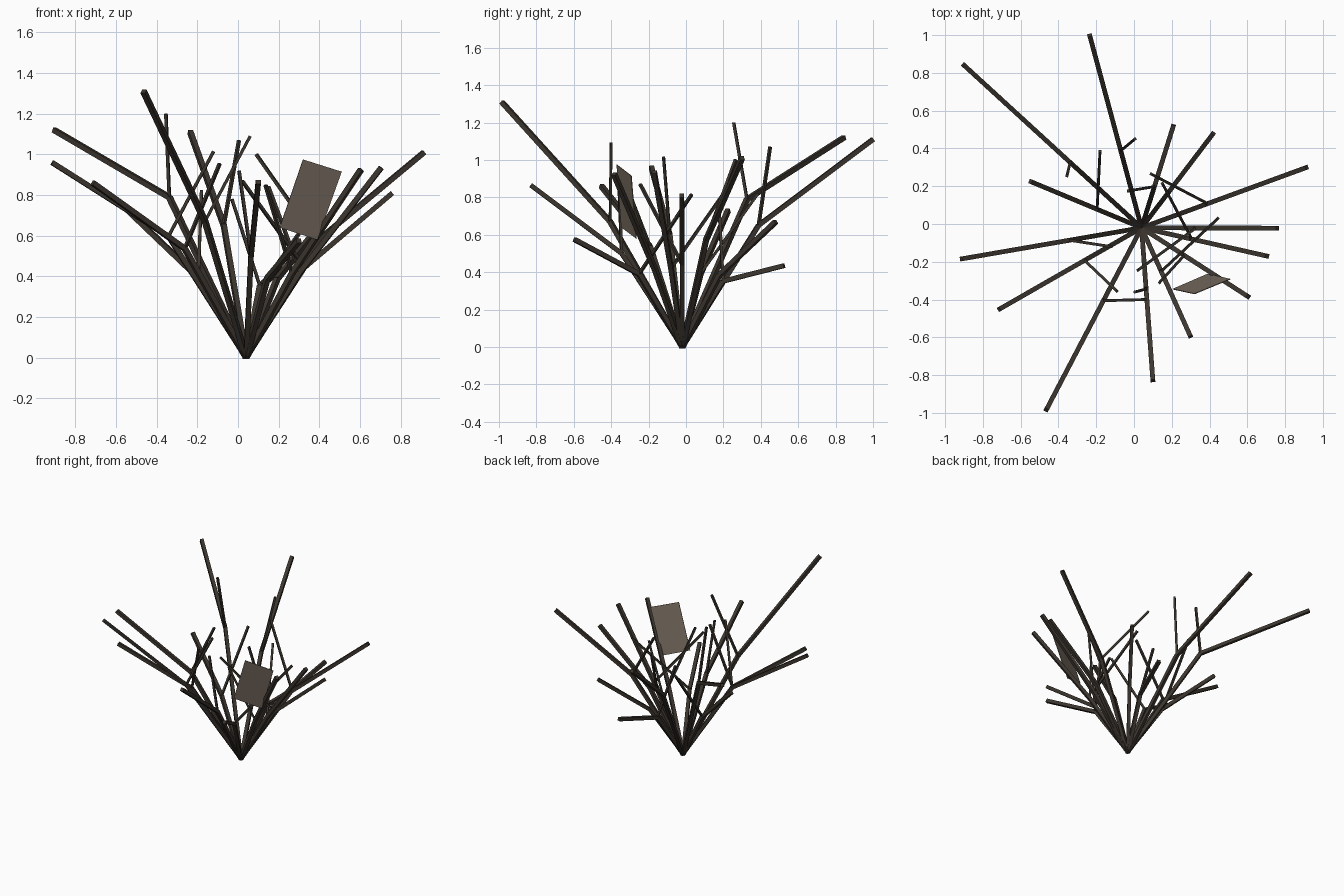
import bpy, bmesh, math
from mathutils import Vector, Matrix

if "Cube" in bpy.data.objects:
    bpy.data.objects.remove(bpy.data.objects["Cube"])

BASE = Vector((0.04, -0.02, 0.0))


def material(name, rgb):
    m = bpy.data.materials.new(name)
    m.diffuse_color = (*rgb, 1)
    m.use_nodes = True
    m.node_tree.nodes["Principled BSDF"].inputs["Base Color"].default_value = m.diffuse_color
    return m


bark = material("dark_bark", (0.045, 0.036, 0.028))
leaf = material("dry_leaf_brown", (0.185, 0.148, 0.115))


def finish(name, bm, mat):
    bmesh.ops.recalc_face_normals(bm, faces=bm.faces)
    me = bpy.data.meshes.new(name)
    bm.to_mesh(me)
    bm.free()
    me.materials.append(mat)
    ob = bpy.data.objects.new(name, me)
    bpy.context.collection.objects.link(ob)
    return ob


def stick(bm, a, b, width):
    """Square rod from a to b, with its flat sides facing up and sideways."""
    d = b - a
    rot = d.to_track_quat('Z', 'Y').to_matrix().to_4x4()
    rot.translation = (a + b) / 2
    bmesh.ops.create_cube(bm, size=1.0,
                          matrix=rot @ Matrix.Diagonal((width, width, d.length, 1)))


# each stem: tip, then tip of the thin twig that grows from its bend
STEMS = [
    ((-0.905, 0.845, 1.12), (-0.355, 0.255, 1.20)),
    ((-0.235, 1.00, 1.11), (0.005, 0.45, 1.07)),
    ((0.21, 0.525, 0.435), (-0.03, 0.175, 0.78)),
    ((0.42, 0.48, 0.67), None),
    ((0.915, 0.30, 1.01), (0.09, 0.265, 1.00)),
    ((0.76, -0.022, 0.81), (0.02, -0.245, 0.87)),
    ((0.705, -0.17, 0.935), (0.15, 0.215, 0.84)),
    ((0.605, -0.385, 0.925), (0.135, -0.31, 0.85)),
    ((0.30, -0.597, 0.575), (0.445, 0.03, 0.815)),
    ((0.10, -0.83, 0.865), (0.005, -0.36, 0.92)),
    ((-0.465, -0.985, 1.31), (0.06, -0.40, 1.09)),
    ((-0.715, -0.452, 0.86), (-0.09, -0.355, 0.955)),
    ((-0.915, -0.185, 0.96), (-0.12, -0.12, 1.015)),
    ((-0.548, 0.225, 0.73), (-0.18, 0.385, 0.82)),
]

for i, (tip, twig) in enumerate(STEMS, 1):
    tip = Vector(tip)
    # bend lies 40% of the way out, below it every stem has the same steepness
    bend = BASE.lerp(tip, 0.4)
    bend.z = 1.54 * (bend - BASE).xy.length
    bm = bmesh.new()
    stick(bm, BASE, bend, 0.025)
    stick(bm, bend, tip, 0.025)
    finish(f"stem_{i}", bm, bark)
    if twig:
        bm = bmesh.new()
        stick(bm, bend, Vector(twig), 0.015)
        finish(f"twig_{i}", bm, bark)

# single flat leaf plate
bm = bmesh.new()
corners = [(0.32, -0.37, 0.975), (0.51, -0.292, 0.915),
           (0.39, -0.265, 0.58), (0.205, -0.345, 0.64)]
bm.faces.new([bm.verts.new(c) for c in corners])
plate = finish("leaf_plate", bm, leaf)
mod = plate.modifiers.new("thickness", 'SOLIDIFY')
mod.thickness = 0.004
mod.offset = 0
